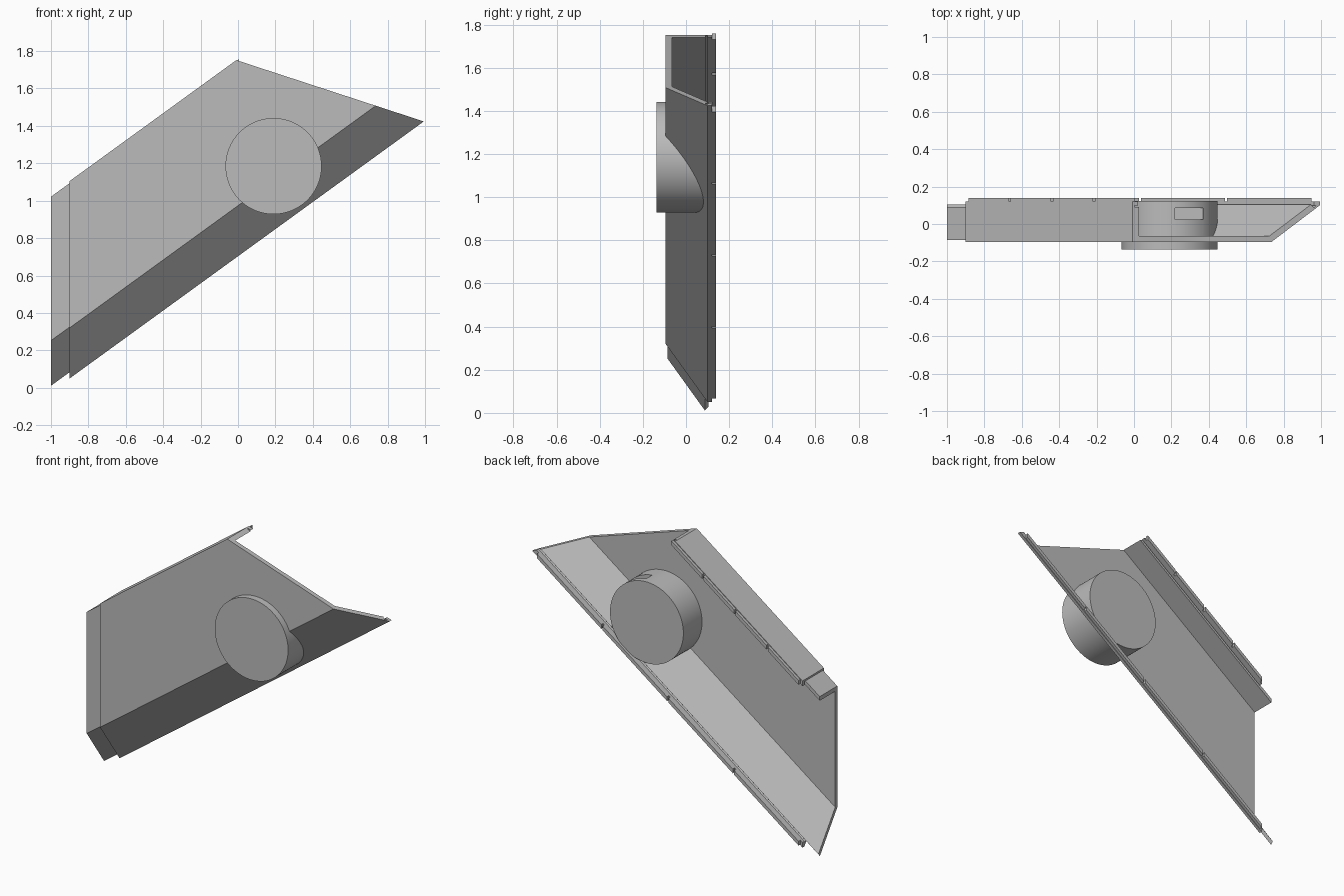
import bpy, bmesh, math
from mathutils import Vector

if "Cube" in bpy.data.objects:
    bpy.data.objects.remove(bpy.data.objects["Cube"])

SLOPE = 0.7256                        # rise of the channel along x
COS = 1 / math.hypot(1, SLOPE)

grey = bpy.data.materials.new("plain grey")
grey.use_nodes = True
grey.diffuse_color = (0.5, 0.5, 0.5, 1)
grey.node_tree.nodes["Principled BSDF"].inputs["Base Color"].default_value = (0.5, 0.5, 0.5, 1)


def finish(name, bm):
    bmesh.ops.recalc_face_normals(bm, faces=bm.faces)
    mesh = bpy.data.meshes.new(name)
    bm.to_mesh(mesh)
    bm.free()
    mesh.materials.append(grey)
    ob = bpy.data.objects.new(name, mesh)
    bpy.context.collection.objects.link(ob)
    return ob


def cut_end(p):
    """x of the slanted right end for a height p across the channel"""
    return (1.7487 - p / COS) / (SLOPE + 0.327)


def prism(name, profile, start, end):
    """Sweep a (p, y) profile along the slope between two end rules"""
    bm = bmesh.new()
    rings = []
    for rule in (start, end):
        ring = []
        for p, y in profile:
            x = rule(p)
            ring.append(bm.verts.new((x, y, p / COS + SLOPE * x)))
        rings.append(ring)
        bm.faces.new(ring)
    n = len(profile)
    for i in range(n):
        j = (i + 1) % n
        bm.faces.new((rings[0][i], rings[0][j], rings[1][j], rings[1][i]))
    return finish(name, bm)


def offset(path, d):
    """Mitred offset of an open path towards the inside"""
    pts = [Vector(q) for q in path]
    dirs = [(b - a).normalized() for a, b in zip(pts, pts[1:])]
    norms = [Vector((v.y, -v.x)) for v in dirs]
    out = []
    for i, q in enumerate(pts):
        a, b = norms[max(i - 1, 0)], norms[min(i, len(norms) - 1)]
        out.append(q + (a + b) * d / (1 + a.dot(b)))
    return out


def band(path, d0, d1):
    return offset(path, d0) + offset(path, d1)[::-1]


def cylinder(name, r, y0, y1, x=0.19, z=1.185, segs=96):
    bm = bmesh.new()
    bmesh.ops.create_cone(bm, cap_ends=True, segments=segs, radius1=r, radius2=r, depth=y1 - y0)
    for v in bm.verts:
        a, b, c = v.co
        v.co = (x + a, c + (y0 + y1) / 2, z + b)
    return finish(name, bm)


def box(name, lo, hi):
    bm = bmesh.new()
    bmesh.ops.create_cube(bm, size=1)
    for v in bm.verts:
        v.co = [(a + b) / 2 + c * (b - a) for a, b, c in zip(lo, hi, v.co)]
    return finish(name, bm)


def cut(ob, cutter):
    mod = ob.modifiers.new("cut", 'BOOLEAN')
    mod.operation = 'DIFFERENCE'
    mod.solver = 'EXACT'
    mod.object = cutter
    bpy.context.view_layer.objects.active = ob
    bpy.ops.object.modifier_apply(modifier=mod.name)
    bpy.data.objects.remove(cutter)


# Channel: outer skin, and inner liner that sticks out at the left as a tongue
TOP, FOLD, LOW, FRONT = 1.423, 0.788, 0.569, -0.095
skin_path = [(TOP, 0.12), (TOP, FRONT), (FOLD, FRONT), (LOW, 0.1), (LOW, 0.12)]
liner_path = [(TOP, 0.09), (TOP, FRONT), (FOLD, FRONT), (0.59, 0.081)]
skin = prism("outer_skin", band(skin_path, 0, 0.009), lambda p: -0.9, cut_end)
liner = prism("inner_liner", band(liner_path, 0.009, 0.03), lambda p: -1.0, cut_end)
for part in (skin, liner):
    cut(part, cylinder("drum_cutter", 0.252, -0.3, 0.125))

# Rear edge strips, each in four pieces with a small gap
for name, p0, p1 in (("upper", TOP - 0.026, TOP - 0.004), ("lower", LOW + 0.004, LOW + 0.026)):
    last = cut_end(p0 if name == "upper" else p1) - 0.01
    step = (last + 0.89) / 4
    prism(name + "_seat", [(p0, 0.1), (p1, 0.1), (p1, 0.12), (p0, 0.12)],
          lambda p: -0.9, cut_end)
    for i in range(4):
        a = -0.89 + i * step
        prism(f"{name}_strip_{i + 1}", [(p0, 0.12), (p1, 0.12), (p1, 0.138), (p0, 0.138)],
              lambda p: a + 0.005, lambda p: a + step - 0.005)

# Drum: a cup open at the front, with bolt holes and a side slot
drum = cylinder("drum", 0.257, -0.137, 0.122)
cut(drum, cylinder("bore", 0.247, -0.3, 0.107))
cut(drum, cylinder("centre_hole", 0.047, 0, 0.3, segs=48))
for i in range(4):
    t = i * math.pi / 2
    cut(drum, cylinder("bolt_hole", 0.032, 0, 0.3, 0.19 + 0.1 * math.cos(t),
                       1.185 + 0.1 * math.sin(t), 32))
cut(drum, box("slot", (0.22, 0.025, 1.35), (0.37, 0.085, 1.5)))
bpy.ops.object.select_all(action='DESELECT')
drum.select_set(True)
bpy.context.view_layer.objects.active = drum
bpy.ops.object.shade_smooth_by_angle(angle=math.radians(30))
